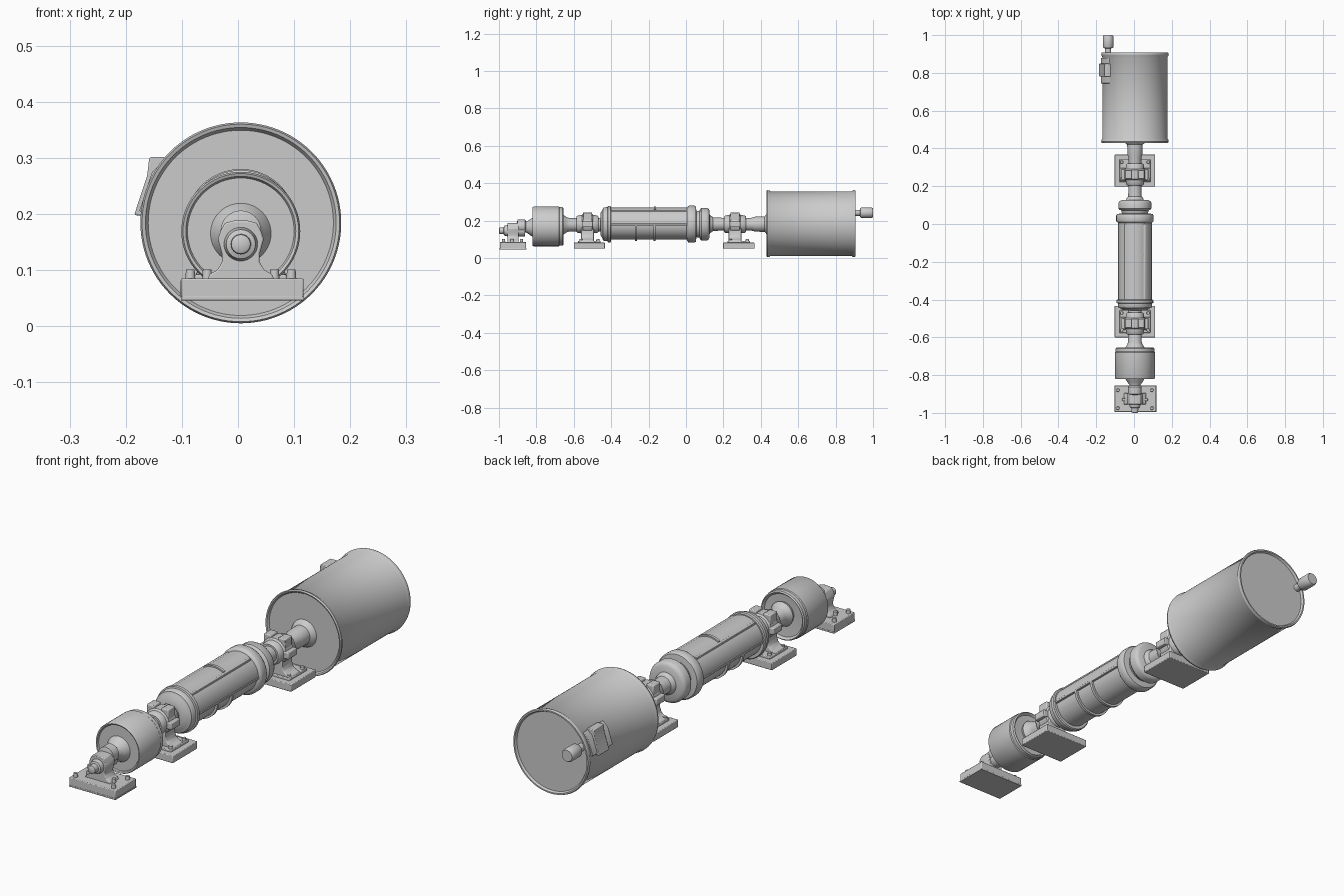
import bpy, bmesh, math
from mathutils import Vector

CX, CZ = 0.005, 0.181   # main shaft axis


def finish(name, bm, bevel=0.0):
    bmesh.ops.recalc_face_normals(bm, faces=bm.faces)
    me = bpy.data.meshes.new(name)
    bm.to_mesh(me)
    bm.free()
    ob = bpy.data.objects.new(name, me)
    bpy.context.collection.objects.link(ob)
    if bevel:
        m = ob.modifiers.new("bevel", 'BEVEL')
        m.width, m.segments, m.limit_method = bevel, 2, 'ANGLE'
    bpy.ops.object.select_all(action='DESELECT')
    ob.select_set(True)
    bpy.context.view_layer.objects.active = ob
    bpy.ops.object.shade_smooth_by_angle(angle=math.radians(35))
    return ob


def lathe(name, profile, x=CX, z=CZ, seg=64, a0=0.0, a1=360.0, closed=False):
    """Turn (y, radius) points about an axis along y; partial arcs get end caps."""
    bm = bmesh.new()
    full = a1 - a0 >= 360
    rings = []
    for i in range(seg if full else seg + 1):
        a = math.radians(a0 + (a1 - a0) * i / seg)
        rings.append([bm.verts.new((x + r * math.cos(a), y, z + r * math.sin(a))) for y, r in profile])
    n = len(profile)
    for i in range(seg):
        p, q = rings[i], rings[(i + 1) % len(rings)]
        for j in range(n if closed else n - 1):
            k = (j + 1) % n
            bm.faces.new((p[j], p[k], q[k], q[j]))
    if full and not closed:
        bm.faces.new([r[0] for r in rings])
        bm.faces.new([r[-1] for r in rings])
    elif not full:
        bm.faces.new(rings[0])
        bm.faces.new(rings[-1])
    return finish(name, bm)


def box(name, x0, x1, y0, y1, z0, z1, bevel=0.003):
    bm = bmesh.new()
    bmesh.ops.create_cube(bm, size=1)
    for v in bm.verts:
        v.co = Vector(((x0 + x1) / 2 + v.co.x * (x1 - x0), (y0 + y1) / 2 + v.co.y * (y1 - y0),
                       (z0 + z1) / 2 + v.co.z * (z1 - z0)))
    return finish(name, bm, bevel)


def extrude_xz(name, pts, y0, y1, bevel=0.003):
    bm = bmesh.new()
    f = bm.faces.new([bm.verts.new((x, y0, z)) for x, z in pts])
    ext = bmesh.ops.extrude_face_region(bm, geom=[f])
    for v in ext["geom"]:
        if isinstance(v, bmesh.types.BMVert):
            v.co.y = y1
    return finish(name, bm, bevel)


def bolt(name, x, y, z, r=0.009, h=0.018):
    bm = bmesh.new()
    bmesh.ops.create_cone(bm, cap_ends=True, segments=12, radius1=r, radius2=r * 0.85, depth=h)
    bmesh.ops.translate(bm, verts=bm.verts, vec=(x, y, z + h / 2))
    return finish(name, bm)


def mirrored(pts):
    """Right-hand outline (dx, z), bottom to top, mirrored into a closed outline."""
    return [(CX + x, z) for x, z in pts] + [(CX - x, z) for x, z in reversed(pts)]


# Large drum with rolled rims and recessed back lid
lathe("large_drum", [(0.44, 0.001), (0.44, 0.165), (0.432, 0.170), (0.43, 0.176), (0.437, 0.179),
                     (0.446, 0.177), (0.452, 0.173), (0.885, 0.173), (0.891, 0.177), (0.899, 0.179),
                     (0.907, 0.176), (0.907, 0.170), (0.898, 0.165), (0.898, 0.001)], z=0.184, seg=96)
# Drum nozzle at the back
lathe("drum_nozzle", [(0.89, 0.016), (0.93, 0.016), (0.932, 0.025), (0.937, 0.028), (0.993, 0.028),
                      (1.0, 0.024)], x=-0.137, z=0.242, seg=32)
# Side box on the drum
extrude_xz("drum_side_box", [(-0.185, 0.198), (-0.155, 0.195), (-0.11, 0.29), (-0.132, 0.301),
                             (-0.158, 0.301), (-0.162, 0.268)], 0.78, 0.85)
extrude_xz("drum_side_plate", [(-0.176, 0.205), (-0.155, 0.2), (-0.12, 0.28), (-0.13, 0.296),
                               (-0.153, 0.275)], 0.745, 0.88, 0.002)

# Rear shaft and coupling flanges
lathe("rear_shaft", [(0.11, 0.05), (0.135, 0.045), (0.145, 0.036), (0.2, 0.034), (0.35, 0.034),
                     (0.37, 0.04), (0.42, 0.041), (0.432, 0.055), (0.445, 0.06)])
lathe("coupling_flange", [(0.04, 0.06), (0.06, 0.07), (0.072, 0.072), (0.076, 0.082), (0.082, 0.087),
                          (0.112, 0.087), (0.12, 0.083), (0.126, 0.072), (0.128, 0.03)])
lathe("rear_housing_flange", [(0.0, 0.06), (0.005, 0.088), (0.012, 0.097), (0.017, 0.099), (0.045, 0.099),
                              (0.053, 0.094), (0.056, 0.07), (0.056, 0.03)])

# Main cylindrical housing with upper cover, rails and hanging bands
lathe("main_housing", [(-0.42, 0.081), (0.015, 0.081)])
lathe("housing_cover", [(-0.41, 0.078), (-0.41, 0.088), (0.005, 0.088), (0.005, 0.078)],
      a0=0, a1=180, closed=True)
for s, side in ((1, "right"), (-1, "left")):
    xa, xb = sorted((CX + s * 0.075, CX + s * 0.09))
    box("side_rail_" + side, xa, xb, -0.42, 0.01, 0.174, 0.184, 0.002)
    a = math.radians(90 - s * 35)
    px, pz = CX + 0.088 * math.cos(a), CZ + 0.088 * math.sin(a)
    box("top_rail_" + side, px - 0.006, px + 0.006, -0.40, 0.0, pz - 0.008, pz + 0.003, 0.002)
for y in (-0.268, -0.168):
    lathe("lower_band", [(y - 0.006, 0.076), (y - 0.006, 0.09), (y + 0.006, 0.09), (y + 0.006, 0.076)],
          a0=180, a1=360, closed=True)
lathe("top_clip", [(-0.172, 0.08), (-0.172, 0.094), (-0.16, 0.094), (-0.16, 0.08)],
      a0=60, a1=120, seg=16, closed=True)
lathe("front_housing_flange", [(-0.457, 0.03), (-0.457, 0.06), (-0.447, 0.075), (-0.444, 0.086),
                               (-0.437, 0.09), (-0.42, 0.091), (-0.418, 0.097), (-0.404, 0.097),
                               (-0.4, 0.093), (-0.4, 0.06)])

# Front shaft and small drum
lathe("middle_shaft", [(-0.69, 0.04), (-0.655, 0.052), (-0.64, 0.042), (-0.625, 0.036), (-0.44, 0.036)],
      z=0.178)
lathe("small_drum", [(-0.812, 0.001), (-0.812, 0.095), (-0.818, 0.098), (-0.82, 0.103), (-0.814, 0.106),
                     (-0.68, 0.106), (-0.676, 0.103), (-0.66, 0.103), (-0.655, 0.098), (-0.665, 0.09),
                     (-0.67, 0.001)], z=0.169)
lathe("front_stub_shaft", [(-0.89, 0.026), (-0.85, 0.03), (-0.835, 0.042), (-0.81, 0.055)], z=0.165)

# Two pillow block bearings carrying the main shaft
foot = mirrored([(0.082, 0.08), (0.08, 0.095), (0.062, 0.102), (0.05, 0.112), (0.044, 0.13), (0.044, 0.17)])
for yc, y0, y1, tag in ((-0.527, -0.6, -0.433, "front"), (0.262, 0.198, 0.367, "rear")):
    ym = (y0 + y1) / 2
    box(tag + "_block_base", -0.103, 0.112, y0, y1, 0.05, 0.082)
    box(tag + "_block_pad", CX - 0.082, CX + 0.082, ym - 0.06, ym + 0.06, 0.078, 0.092)
    extrude_xz(tag + "_block_foot", foot, yc - 0.034, yc + 0.034)
    lathe(tag + "_bearing_ring", [(yc - 0.058, 0.03), (yc - 0.058, 0.042), (yc - 0.052, 0.047),
                                  (yc - 0.03, 0.049), (yc - 0.024, 0.056), (yc + 0.024, 0.056),
                                  (yc + 0.03, 0.049), (yc + 0.052, 0.047), (yc + 0.058, 0.042),
                                  (yc + 0.058, 0.03)], seg=48)
    for s in (-1, 1):
        xc = CX + s * 0.034
        box(tag + "_cap_lug", xc - 0.017, xc + 0.017, yc - 0.024, yc + 0.024, 0.2, 0.244, 0.004)
        xo = CX + s * 0.055
        box(tag + "_clamp_ear", xo - 0.016, xo + 0.016, yc - 0.03, yc + 0.03, 0.165, 0.195, 0.004)
        for t in (-0.045, 0.045):
            bolt(tag + "_base_bolt", CX + s * 0.07, ym + t, 0.09, h=0.012)

# Front end bearing stand
box("front_stand_base", -0.102, 0.117, -0.995, -0.855, 0.05, 0.085)
box("front_stand_lip", -0.102, 0.118, -0.996, -0.854, 0.046, 0.053, 0.001)
stand = mirrored([(0.06, 0.083), (0.055, 0.093), (0.042, 0.1), (0.033, 0.115), (0.034, 0.13), (0.041, 0.155),
                  (0.036, 0.17), (0.028, 0.184), (0.012, 0.188)])
extrude_xz("front_stand_body", stand, -0.955, -0.895)
lathe("front_stand_nub", [(-1.0, 0.012), (-0.997, 0.017), (-0.975, 0.018), (-0.972, 0.026), (-0.955, 0.03),
                          (-0.86, 0.03)], z=0.146, seg=32)
lathe("front_stand_collar", [(-0.905, 0.02), (-0.9, 0.036), (-0.862, 0.036), (-0.855, 0.03)], z=0.17, seg=32)
for s in (-1, 1):
    for dx, y in ((0.09, -0.975), (0.09, -0.88), (0.06, -0.93)):
        bolt("front_stand_bolt", CX + s * dx, y, 0.083)
